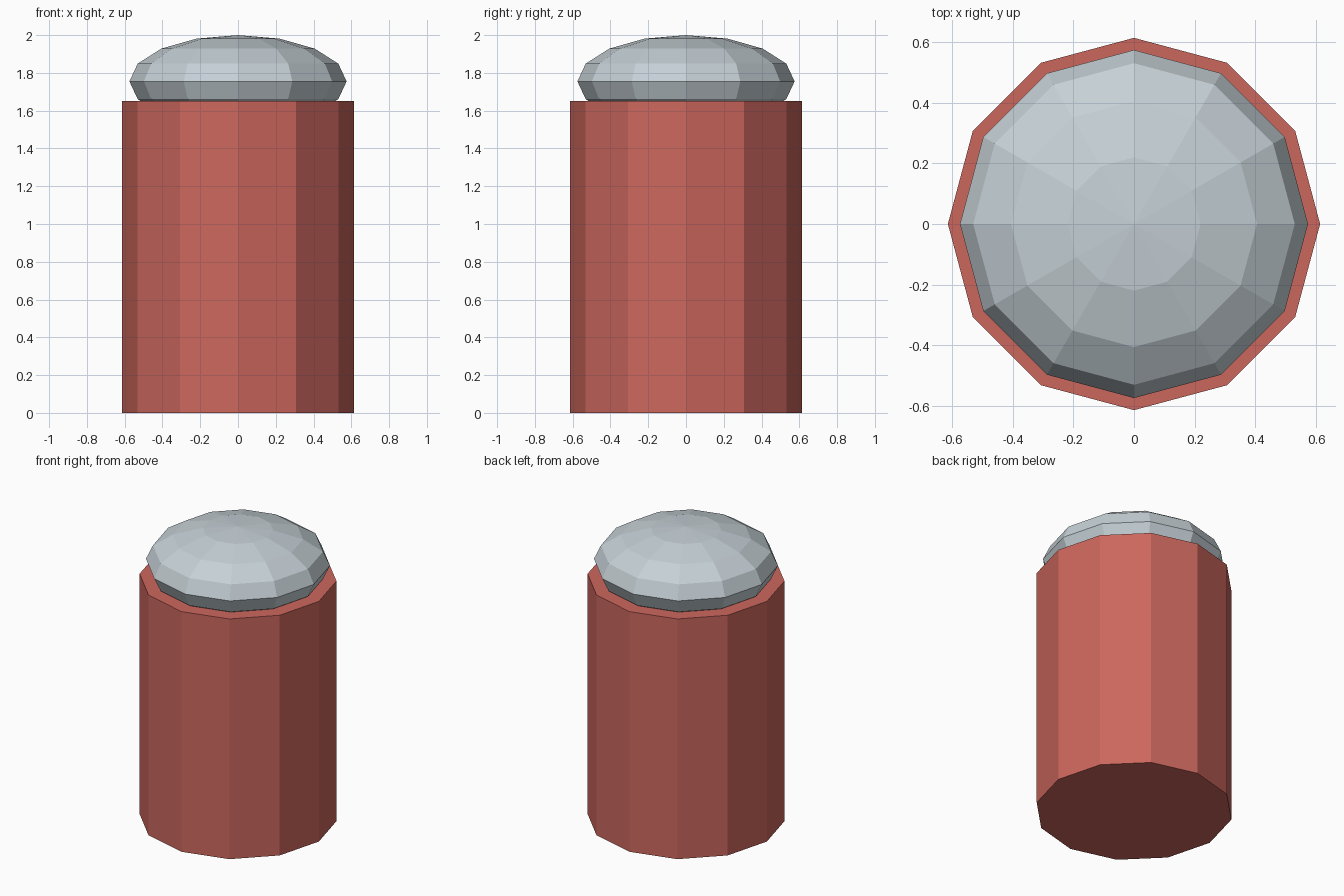
import bpy
import math

if "Cube" in bpy.data.objects:
    bpy.data.objects.remove(bpy.data.objects["Cube"])

SIDES = 12


def material(name, rgb):
    m = bpy.data.materials.new(name)
    m.diffuse_color = (*rgb, 1.0)
    m.use_nodes = True
    m.node_tree.nodes["Principled BSDF"].inputs["Base Color"].default_value = m.diffuse_color
    return m


def finish(name, mat):
    ob = bpy.context.object
    ob.name = name
    ob.data.materials.append(mat)
    bpy.ops.object.transform_apply(location=False, rotation=True, scale=True)
    bpy.ops.object.shade_flat()
    return ob


red = material("brick red", (0.60, 0.135, 0.11))
grey = material("pale blue grey", (0.56, 0.63, 0.67))

# Twelve-sided body with a corner on each axis
bpy.ops.mesh.primitive_cylinder_add(vertices=SIDES, radius=0.615, depth=1.65,
                                    location=(0, 0, 0.825))
finish("body", red)

# Flattened faceted dome sunk into the top of the body
bpy.ops.mesh.primitive_uv_sphere_add(segments=SIDES, ring_count=8, radius=1,
                                     location=(0, 0, 1.755))
bpy.context.object.scale = (0.575, 0.575, 0.245)
finish("domed_cap", grey)
